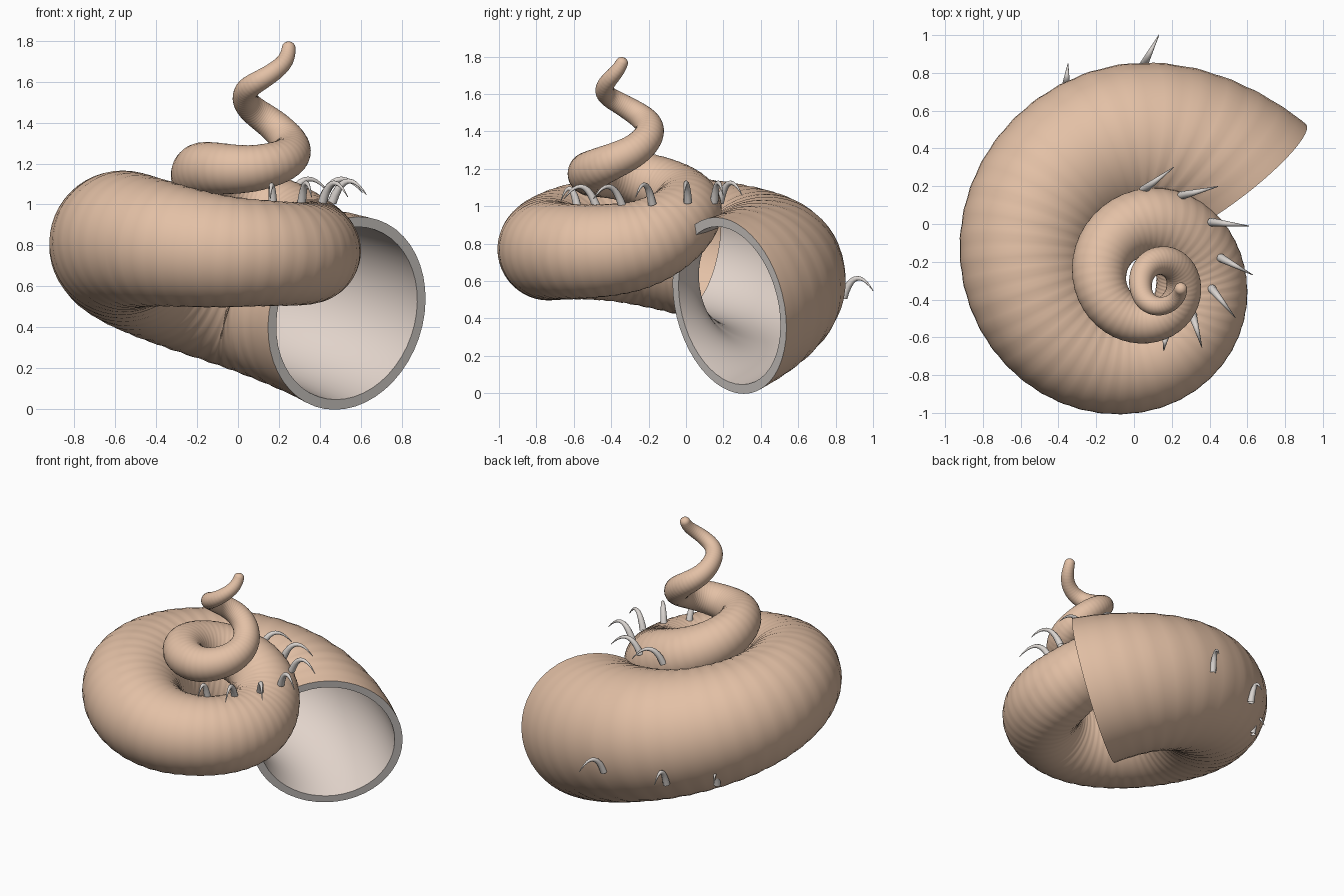
import bpy, math
from mathutils import Vector

if "Cube" in bpy.data.objects:
    bpy.data.objects.remove(bpy.data.objects["Cube"])

# centre line knots, one per quarter turn: axis x, axis y, coil radius, height, tube radius
KNOTS = [
    (-.05, -.265, .815, .315, .535), (-.03, -.265, .69, .635, .422),
    (-.005, -.27, .555, .82, .345), (.02, -.28, .45, .765, .266),
    (.03, -.29, .325, .785, .238), (.06, -.30, .305, 1.0, .182),
    (.08, -.306, .26, 1.16, .14), (.095, -.31, .205, 1.18, .112),
    (.11, -.315, .153, 1.275, .090), (.13, -.32, .125, 1.42, .074),
    (.14, -.32, .105, 1.53, .06), (.13, -.32, .115, 1.62, .049),
    (.14, -.33, .108, 1.75, .035)]
U0, U1 = 0.455, 12.13
SEG = 48
MOUTH = Vector((.60, -.775, -.2)).normalized()   # direction the opening faces


def material(name, col):
    m = bpy.data.materials.new(name)
    m.diffuse_color = (*col, 1)
    m.use_nodes = True
    m.node_tree.nodes["Principled BSDF"].inputs["Base Color"].default_value = m.diffuse_color
    return m


TAN = material("tan shell", (.77, .53, .38))
PALE = material("pale lining", (.75, .65, .59))
GREY = material("light warm grey", (.70, .66, .63))


def knot(i):
    n = len(KNOTS) - 1
    if i < 0:
        return [2 * a - b for a, b in zip(KNOTS[0], KNOTS[1])]
    if i > n:
        return [2 * a - b for a, b in zip(KNOTS[n], KNOTS[n - 1])]
    return KNOTS[i]


def sample(u):
    """Smooth interpolation of the knots -> centre point and tube radius."""
    i = min(max(int(math.floor(u)), 0), len(KNOTS) - 2)
    t = u - i
    v = []
    for a, b, c, d in zip(knot(i - 1), knot(i), knot(i + 1), knot(i + 2)):
        v.append(b + .5 * t * (c - a + t * (2*a - 5*b + 4*c - d + t * (3*(b - c) + d - a))))
    # the turning slows at the tip so it bends upward
    ang = (u - .5 * max(0, u - 11.5) ** 2) * math.pi / 2
    return Vector((v[0] + v[2] * math.cos(ang), v[1] + v[2] * math.sin(ang), v[3])), v[4]


def ring(u, scale=1.0, offset=0.0, ripple=True):
    p, r = sample(u)
    t = (sample(u - .01)[0] - sample(u + .01)[0]).normalized()
    w = max(0, 1 - (u - U0) / .6)
    t = t.lerp(MOUTH, w).normalized()
    side = t.cross(Vector((0, 0, 1))).normalized()
    up = side.cross(t)
    if ripple:  # faint growth ridges
        r *= 1 + .006 * math.sin(u * 70) * min(1, (u - U0) * 4)
    r *= scale
    return [p - t * offset + r * (math.cos(a) * side + math.sin(a) * up)
            for a in (2 * math.pi * k / SEG for k in range(SEG))]


def skin(name, rings, mat, cap=False, flip=False):
    n = len(rings[0])
    verts = [v for r in rings for v in r]
    faces = [(i*n + k, i*n + (k+1) % n, (i+1)*n + (k+1) % n, (i+1)*n + k)
             for i in range(len(rings) - 1) for k in range(n)]
    if cap:
        faces.append(tuple(range((len(rings) - 1) * n, len(rings) * n)))
    if flip:
        faces = [f[::-1] for f in faces]
    me = bpy.data.meshes.new(name)
    me.from_pydata(verts, [], faces)
    me.materials.append(mat)
    ob = bpy.data.objects.new(name, me)
    bpy.context.collection.objects.link(ob)
    # faces of a strip must point away from its ring centres, or inward for a lining
    bpy.ops.object.select_all(action='DESELECT')
    ob.select_set(True)
    bpy.context.view_layer.objects.active = ob
    bpy.ops.object.shade_smooth_by_angle(angle=math.radians(60))
    return ob


def orient(ob, good):
    """Flip the mesh when its first face points the wrong way."""
    f = ob.data.polygons[0]
    if good(f).dot(f.normal) < 0:
        ob.data.flip_normals()


# outer coil with a rounded tip
N = 460
outer = [ring(U0 + (U1 - U0) * i / N) for i in range(N + 1)]
for a in (20, 40, 60, 78):
    a = math.radians(a)
    outer.append(ring(U1, math.cos(a), .03 * math.sin(a), False))
mouth_centre = sample(U0)[0]
orient(skin("shell_coil", outer, TAN, cap=True), lambda f: f.center - mouth_centre)

# pale lining and grey rim of the opening
IN = .895
lining = skin("opening_lining", [ring(U0 + 1.19 * i / 60, IN, 0, False) for i in range(61)], PALE)
orient(lining, lambda f: mouth_centre - f.center)
rim = skin("opening_rim", [ring(U0, s, 0, False) for s in (1, IN)], GREY)
orient(rim, lambda f: MOUTH)


# hooked spines: base, horizontal heading, length, rise
def spine(i, base, heading, length, rise=.075):
    d = Vector((math.cos(heading), math.sin(heading), 0))
    z = Vector((0, 0, 1))
    b = Vector(base)
    p = [b - .03 * z, b + d * length * .3 + z * rise * 1.5,
         b + d * length * .65 + z * rise * 1.25, b + d * length + z * rise * .1]
    rings = []
    for k in range(11):
        t = k / 10
        q = [(1-t)**3, 3*t*(1-t)**2, 3*t*t*(1-t), t**3]
        c = sum((w * v for w, v in zip(q, p)), Vector())
        tan = (3*(1-t)**2*(p[1]-p[0]) + 6*t*(1-t)*(p[2]-p[1]) + 3*t*t*(p[3]-p[2])).normalized()
        s = z.cross(d)
        n = s.cross(tan)
        r = .021 * (1 - t) + .002
        rings.append([c + r * (math.cos(a) * s + math.sin(a) * n)
                      for a in (2 * math.pi * j / 10 for j in range(10))])
    c0 = sum(rings[0], Vector()) / 10
    orient(skin("spine_%d" % i, rings, GREY, cap=True), lambda f: f.center - c0)


SPINES = [(.05, .18, 1.05, 37, .2), (.25, .15, 1.05, 14, .2), (.41, .01, 1.05, -6, .2),
          (.46, -.18, 1.04, -28, .19), (.41, -.34, 1.03, -51, .2), (.31, -.48, 1.03, -74, .18),
          (.17, -.58, 1.02, -98, .09), (.05, .84, .54, 63, .18), (-.36, .73, .52, 85, .12),
          (-.58, .48, .48, 110, .09)]
for i, (x, y, z, h, l) in enumerate(SPINES):
    spine(i, (x, y, z), math.radians(h), l)
